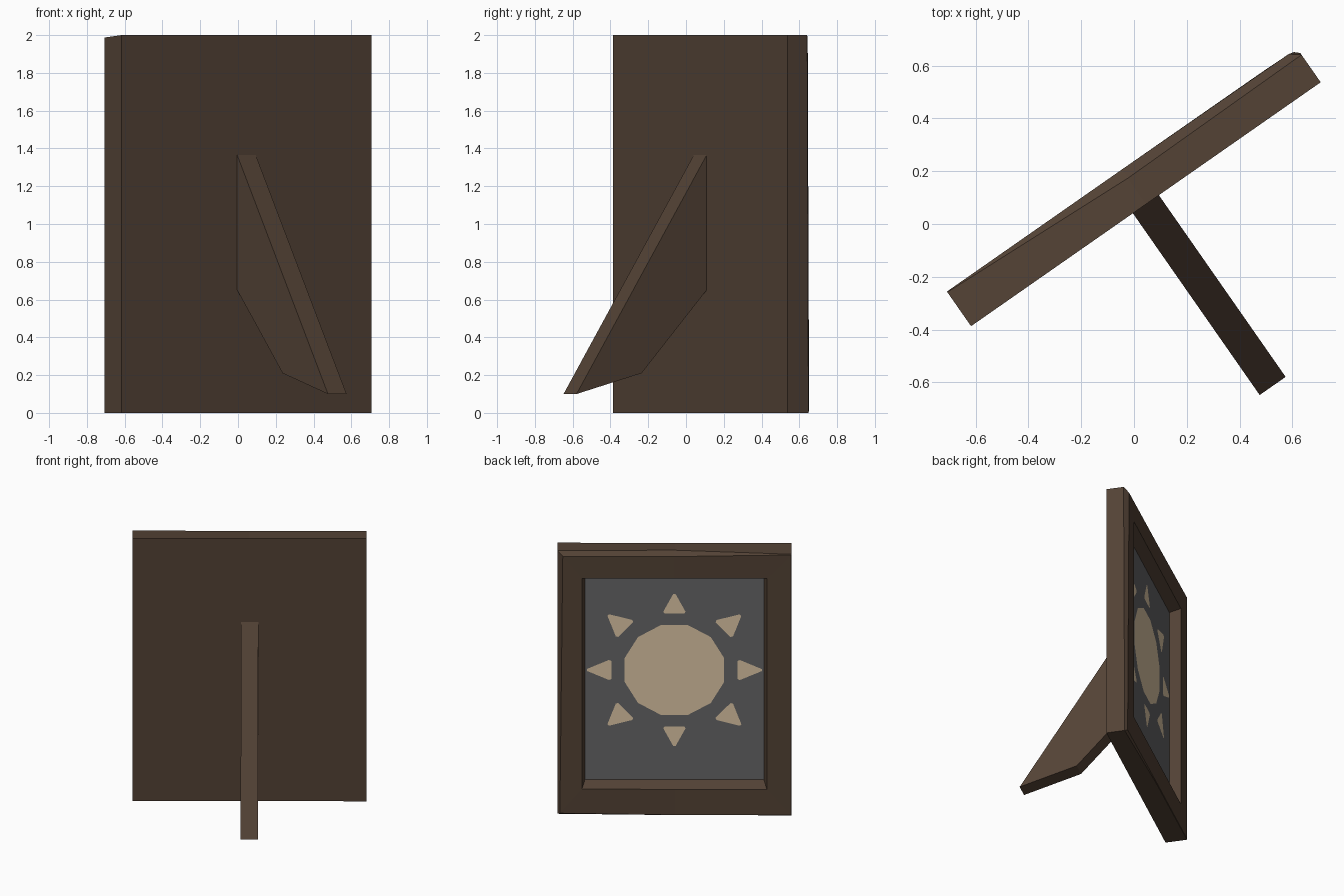
import bpy, bmesh, math
from mathutils import Matrix

if "Cube" in bpy.data.objects:
    bpy.data.objects.remove(bpy.data.objects["Cube"])

# Everything is built facing local +y, then turned and placed
PLACE = Matrix.Translation((0.045, 0.075, 0)) @ Matrix.Rotation(math.radians(34.9), 4, 'Z')


def material(name, rgb):
    lin = [((c / 255 + 0.055) / 1.055) ** 2.4 for c in rgb]
    m = bpy.data.materials.new(name)
    m.diffuse_color = (*lin, 1)
    m.use_nodes = True
    m.node_tree.nodes["Principled BSDF"].inputs["Base Color"].default_value = m.diffuse_color
    return m


wood = material("dark_wood", (83, 66, 53))
grey = material("slate_grey", (103, 103, 105))
tan = material("pale_tan", (225, 202, 168))


def loft(name, loops, mat, open_end=False):
    """Skin a stack of closed loops of (x, y, z) points and cap the ends."""
    bm = bmesh.new()
    rings = [[bm.verts.new(p) for p in loop] for loop in loops]
    n = len(rings[0])
    for a, b in zip(rings, rings[1:]):
        for i in range(n):
            j = (i + 1) % n
            bm.faces.new((a[i], a[j], b[j], b[i]))
    bm.faces.new(rings[0])
    if not open_end:
        bm.faces.new(rings[-1])
    bmesh.ops.recalc_face_normals(bm, faces=bm.faces)
    me = bpy.data.meshes.new(name)
    bm.to_mesh(me)
    bm.free()
    me.materials.append(mat)
    ob = bpy.data.objects.new(name, me)
    ob.matrix_world = PLACE
    bpy.context.collection.objects.link(ob)
    return ob


def rect(w, z0, z1, y):
    return [(w, y, z1), (0, y, z1), (-w, y, z1), (-w, y, z0), (0, y, z0), (w, y, z0)]


def plate(name, outline, y, mat):
    """Flat single face looking towards local +y (counter-clockwise from behind)."""
    me = bpy.data.meshes.new(name)
    me.from_pydata([(x, y, z) for x, z in reversed(outline)], [], [range(len(outline))])
    me.materials.append(mat)
    ob = bpy.data.objects.new(name, me)
    ob.matrix_world = PLACE
    bpy.context.collection.objects.link(ob)


# Frame: back, worn outer edge, front, rim of the opening, recess walls
W = 0.808
P = 0.08
edge = [(W, 0.127, 2), (0, 0.12, 2), (-W, 0.157, 1.987),
        (-W, 0.158, 0), (0, 0.156, 0), (W, 0.135, 0)]
front = [(0.77, 0.157, 1.97), (0, 0.16, 1.97), (-0.806, 0.16, 1.983),
         (-0.806, 0.16, 0.003), (0, 0.16, 0.003), (0.79, 0.152, 0.012)]
loft("frame", [rect(W, 0, 2, 0), edge, front,
               rect(0.638, 0.198, 1.803, 0.159), rect(0.617, 0.235, 1.77, P)],
     wood, open_end=True)

# Picture panel closing the recess
plate("picture_panel", [(0.617, 0.235), (0.617, 1.77), (-0.617, 1.77), (-0.617, 0.235)], P, grey)

# Sun disc
CZ = 1.07
disc = [(0.355 * math.cos(math.radians(15 + 30 * i)),
         CZ + 0.355 * math.sin(math.radians(15 + 30 * i))) for i in range(12)]
plate("sun_disc", disc, P + 0.002, tan)

# Sun rays: triangles with nipped corners
for k in range(8):
    diagonal = k % 2
    base, tip, half = (0.455, 0.635, 0.093) if diagonal else (0.43, 0.595, 0.084)
    if k in (0, 4):
        base, tip = 0.435, 0.62
    tri = [(base, -half), (tip, 0), (base, half)]
    cut = []
    for i, (r, s) in enumerate(tri):
        for q in (tri[i - 1], tri[(i + 1) % 3]):
            cut.append((r + (q[0] - r) * 0.09, s + (q[1] - s) * 0.09))
    a = math.radians(45 * k)
    if diagonal:  # diagonals lean slightly towards the sides
        a += math.radians(-2.5 if k in (1, 5) else 2.5)
    ray = [(r * math.cos(a) - s * math.sin(a), CZ + r * math.sin(a) + s * math.cos(a))
           for r, s in cut]
    plate("sun_ray_%d" % (k + 1), ray, P + 0.002, tan)

# Stand strut behind the frame
profile = [(0, 1.365), (0, 0.65), (-0.42, 0.21), (-0.84, 0.10)]
loft("stand_strut", [[(x, y, z) for y, z in profile] for x in (-0.06, 0.06)], wood)
